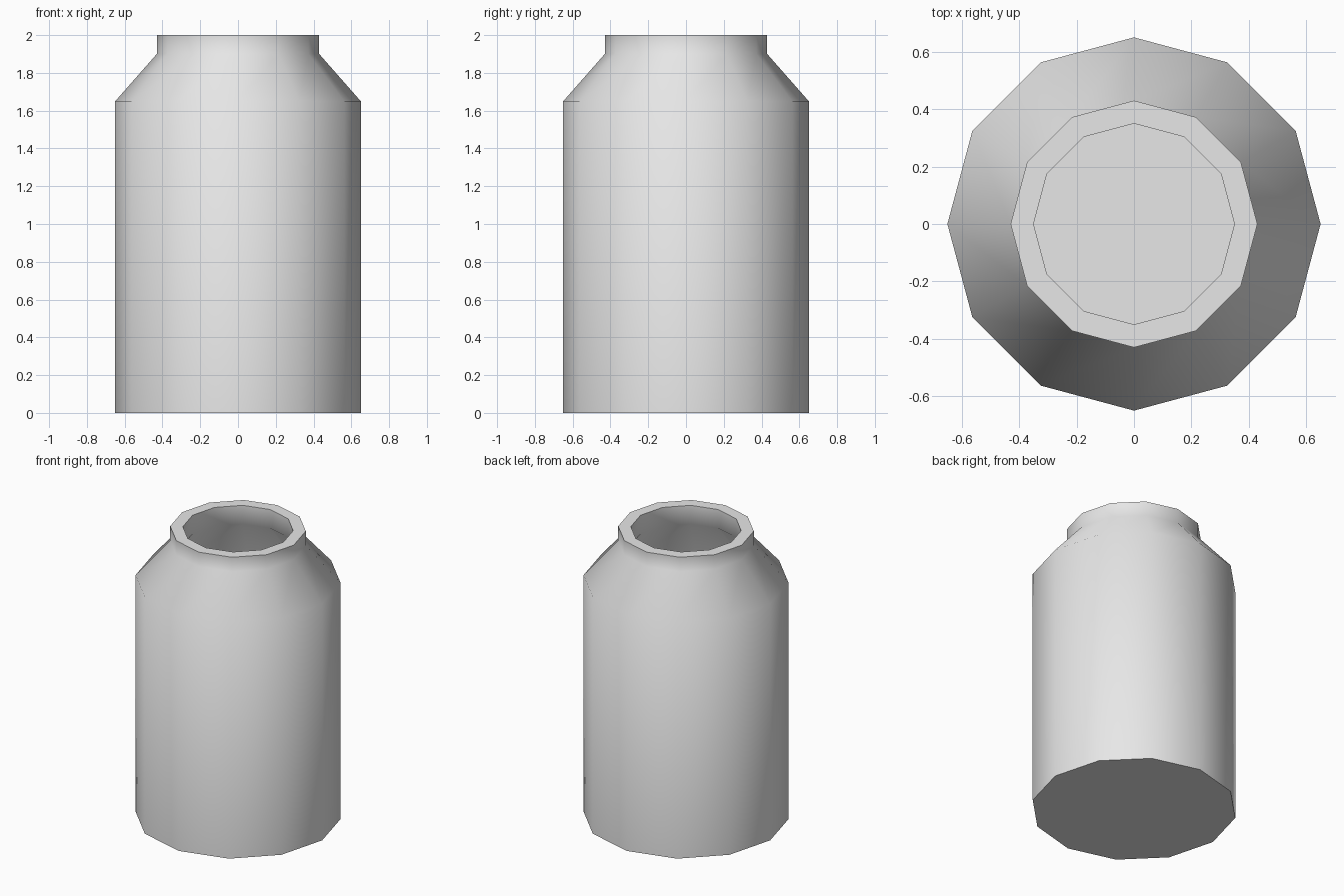
import bpy
import math

cube = bpy.data.objects.get("Cube")
if cube:
    bpy.data.objects.remove(cube, do_unlink=True)

SIDES = 12

# One plain grey material
grey = bpy.data.materials.new("plain_grey")
grey.use_nodes = True
colour = (0.8, 0.8, 0.8, 1)
grey.diffuse_color = colour
grey.node_tree.nodes["Principled BSDF"].inputs["Base Color"].default_value = colour


def lathe(name, profile):
    """Spin a (radius, height) profile around z and cap both ends."""
    verts = []
    for radius, z in profile:
        for i in range(SIDES):
            a = math.tau * i / SIDES
            verts.append((radius * math.cos(a), radius * math.sin(a), z))
    faces = [list(range(SIDES))[::-1]]
    for ring in range(len(profile) - 1):
        low = ring * SIDES
        for i in range(SIDES):
            j = (i + 1) % SIDES
            faces.append((low + i, low + j, low + SIDES + j, low + SIDES + i))
    faces.append(list(range(len(verts) - SIDES, len(verts))))
    mesh = bpy.data.meshes.new(name)
    mesh.from_pydata(verts, [], faces)
    mesh.materials.append(grey)
    obj = bpy.data.objects.new(name, mesh)
    bpy.context.collection.objects.link(obj)
    return obj


# Hollow jar: outer wall, shoulder, neck and rim, then back down the inside
jar = lathe("jar", [
    (0.65, 0), (0.65, 1.65), (0.43, 1.9), (0.43, 2),
    (0.35, 2), (0.35, 1.87), (0.57, 1.62), (0.57, 0.08),
])

bpy.ops.object.select_all(action="DESELECT")
jar.select_set(True)
bpy.context.view_layer.objects.active = jar
bpy.ops.object.shade_smooth_by_angle(angle=math.radians(60))
